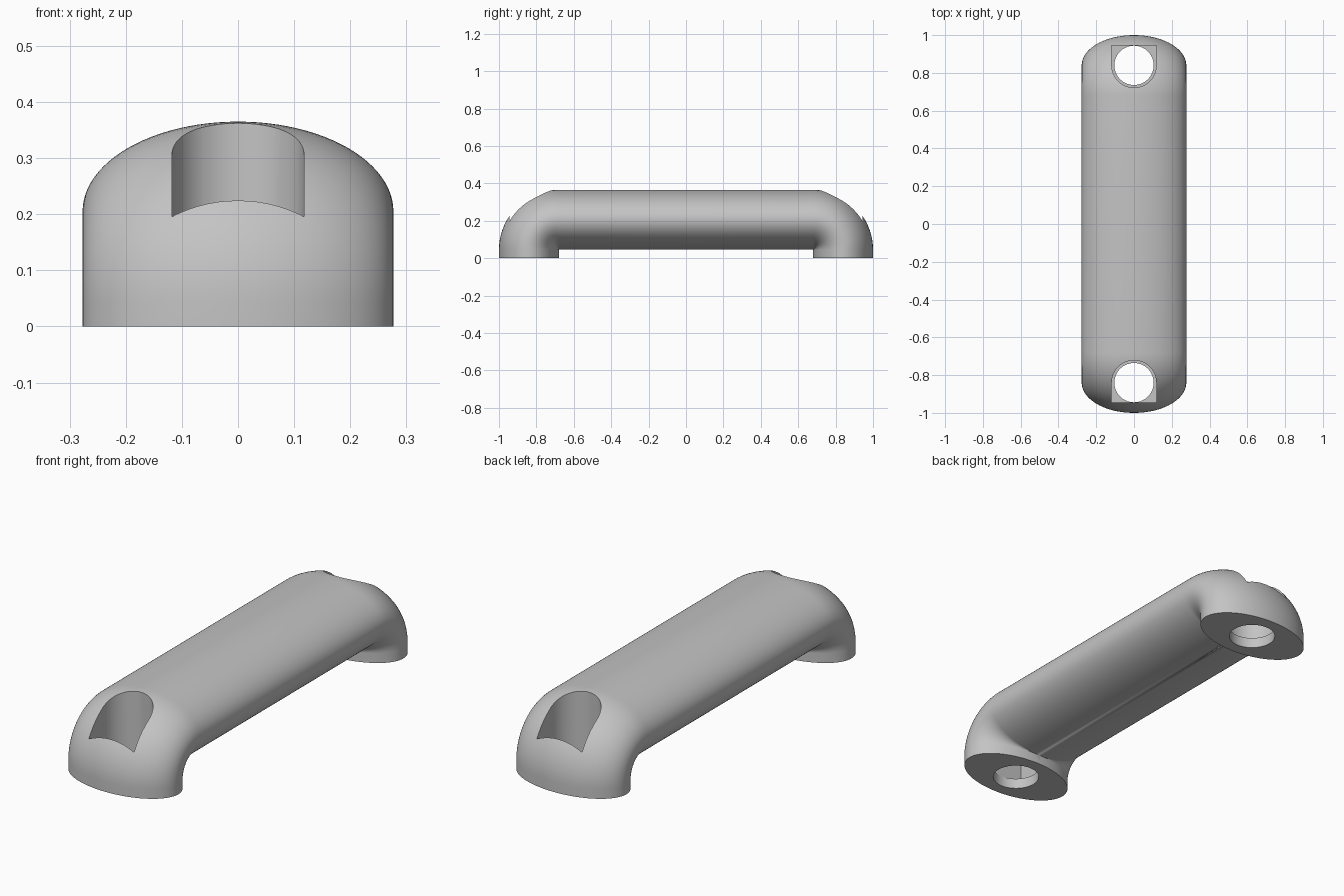
import bpy
import bmesh
from math import sin, cos, pi, radians

cube = bpy.data.objects.get("Cube")
if cube:
    bpy.data.objects.remove(cube, do_unlink=True)

grey = bpy.data.materials.new("satin_grey")
grey.use_nodes = True
colour = (0.55, 0.55, 0.55, 1)
grey.diffuse_color = colour
grey.node_tree.nodes["Principled BSDF"].inputs["Base Color"].default_value = colour

HALF_W, HALF_T = 0.277, 0.16    # elliptical grip section
PIVOT_Y, PIVOT_Z = 0.68, 0.045  # inner corner each end bends around
HOLE_Y, HOLE_R = 0.84, 0.104    # screw hole
SLOT_R, SLOT_END, FLOOR = 0.118, 0.945, 0.05
SIDES, STEPS = 96, 24


def loft(name, rings):
    """Closed solid through a list of equal-sized point rings."""
    bm = bmesh.new()
    loops = [[bm.verts.new(p) for p in ring] for ring in rings]
    n = len(loops[0])
    for a, b in zip(loops, loops[1:]):
        for i in range(n):
            j = (i + 1) % n
            bm.faces.new((a[i], a[j], b[j], b[i]))
    bm.faces.new(loops[0][::-1])
    bm.faces.new(loops[-1])
    bmesh.ops.remove_doubles(bm, verts=bm.verts, dist=1e-5)
    bmesh.ops.recalc_face_normals(bm, faces=bm.faces)
    mesh = bpy.data.meshes.new(name)
    bm.to_mesh(mesh)
    bm.free()
    mesh.materials.append(grey)
    obj = bpy.data.objects.new(name, mesh)
    bpy.context.collection.objects.link(obj)
    return obj


def section(y, z, angle):
    """Elliptical ring swung around a pivot at (y, z)."""
    ring = []
    for i in range(SIDES):
        t = 2 * pi * i / SIDES
        d = HALF_T * (1 + sin(t))
        ring.append((HALF_W * cos(t), y - d * cos(angle), z + d * sin(angle)))
    return ring


def prism(name, outline, low, high):
    return loft(name, [[(x, y, z) for x, y in outline] for z in (low, high)])


# Handle: foot, bend, straight grip, bend, foot
quarter = [pi / 2 * i / STEPS for i in range(STEPS + 1)]
rings = [section(-PIVOT_Y, 0, 0)]
rings += [section(-PIVOT_Y, PIVOT_Z, a) for a in quarter]
rings += [section(PIVOT_Y, PIVOT_Z, a + pi / 2) for a in quarter]
rings += [section(PIVOT_Y, 0, pi)]
handle = loft("handle", rings)

# Screw holes and the round-backed pockets above them, at both ends
cutters = []
for label, s in (("front", -1), ("back", 1)):
    arc = [pi * i / 32 for i in range(33)]
    pocket = [(SLOT_R * cos(a), s * (HOLE_Y - SLOT_R * sin(a))) for a in arc]
    pocket += [(-SLOT_R, s * SLOT_END), (SLOT_R, s * SLOT_END)]
    hole = [(HOLE_R * cos(2 * pi * i / 64), s * HOLE_Y + HOLE_R * sin(2 * pi * i / 64))
            for i in range(64)]
    cutters.append(prism(label + "_pocket_cutter", pocket, FLOOR, 0.6))
    cutters.append(prism(label + "_hole_cutter", hole, -0.1, 0.1))

bpy.ops.object.select_all(action='DESELECT')
handle.select_set(True)
bpy.context.view_layer.objects.active = handle
for cutter in cutters:
    cutter.hide_render = True
    mod = handle.modifiers.new(cutter.name, 'BOOLEAN')
    mod.operation = 'DIFFERENCE'
    mod.solver = 'EXACT'
    mod.object = cutter
    bpy.ops.object.modifier_apply(modifier=mod.name)
    bpy.data.objects.remove(cutter, do_unlink=True)

bpy.ops.object.shade_smooth_by_angle(angle=radians(30))
